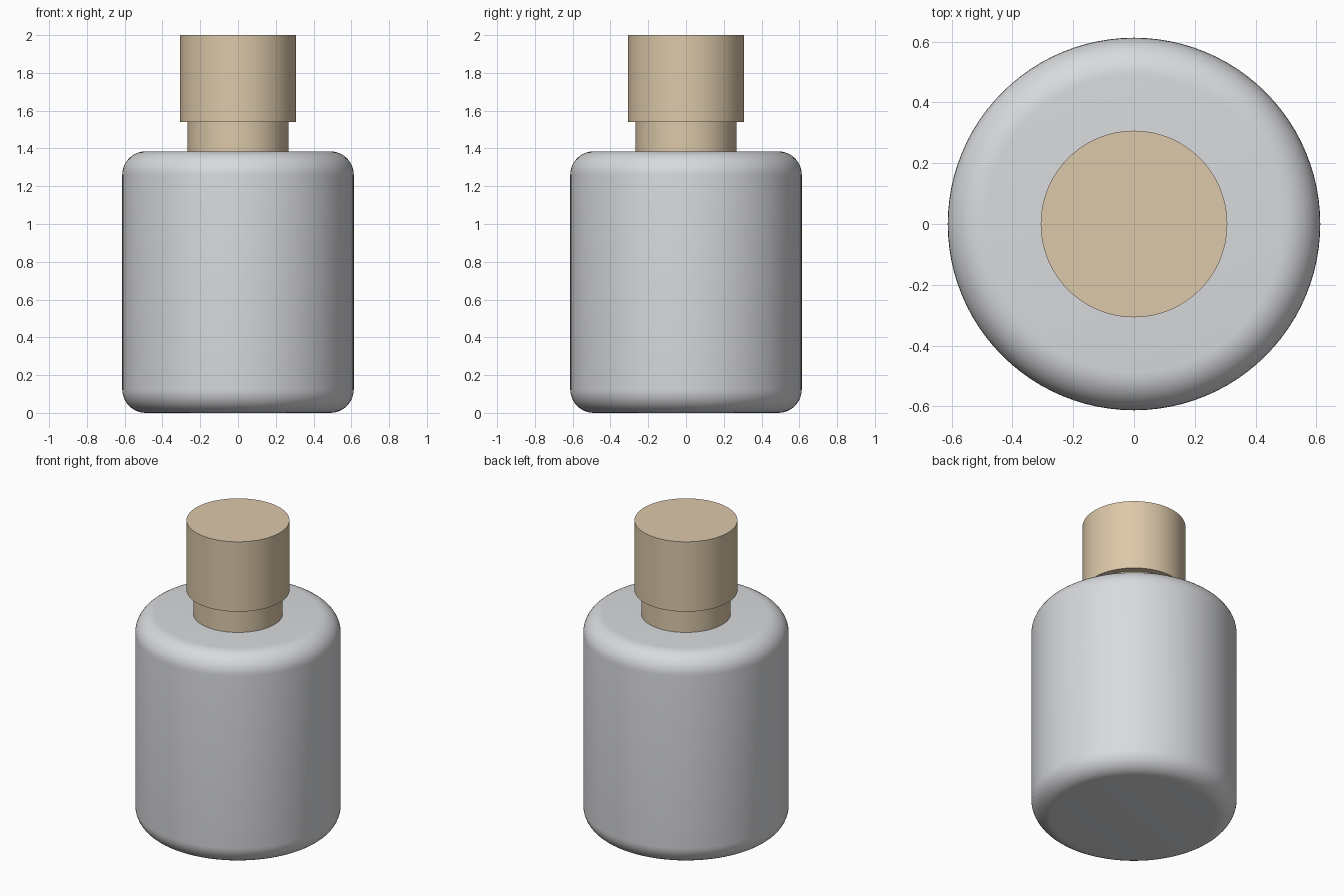
import bpy, bmesh, math

if "Cube" in bpy.data.objects:
    bpy.data.objects.remove(bpy.data.objects["Cube"])

SEGMENTS = 96


def material(name, rgb):
    m = bpy.data.materials.new(name)
    m.diffuse_color = (*rgb, 1)
    m.use_nodes = True
    m.node_tree.nodes["Principled BSDF"].inputs["Base Color"].default_value = m.diffuse_color
    return m


def lathe(name, profile, mat):
    """Spin a (radius, height) profile around the z axis."""
    bm = bmesh.new()
    verts = [bm.verts.new((r, 0, z)) for r, z in profile]
    edges = [bm.edges.new(pair) for pair in zip(verts, verts[1:])]
    bmesh.ops.spin(bm, geom=verts + edges, cent=(0, 0, 0), axis=(0, 0, 1),
                   angle=math.tau, steps=SEGMENTS, use_merge=False)
    bmesh.ops.remove_doubles(bm, verts=bm.verts, dist=1e-5)
    bmesh.ops.recalc_face_normals(bm, faces=bm.faces)
    mesh = bpy.data.meshes.new(name)
    bm.to_mesh(mesh)
    bm.free()
    mesh.materials.append(mat)
    obj = bpy.data.objects.new(name, mesh)
    bpy.context.collection.objects.link(obj)
    bpy.ops.object.select_all(action='DESELECT')
    obj.select_set(True)
    bpy.context.view_layer.objects.active = obj
    bpy.ops.object.shade_smooth_by_angle(angle=math.radians(30))
    return obj


def fillet(r, z, radius, start, steps=10):
    """Quarter-circle arc of profile points around centre (r, z)."""
    angles = [math.radians(start + 90 * i / steps) for i in range(steps + 1)]
    return [(r + radius * math.cos(a), z + radius * math.sin(a)) for a in angles]


grey = material("pale grey", (0.69, 0.70, 0.72))
tan = material("warm tan", (0.72, 0.58, 0.40))

# Bottle body with rounded shoulder and base
R, H, F = 0.613, 1.385, 0.125
lathe("bottle_body",
      [(0, 0)] + fillet(R - F, F, F, -90) + fillet(R - F, H - F, F, 0) + [(0, H)],
      grey)

# Neck collar, then the wider cap on top
lathe("neck", [(0, H), (0.267, H), (0.267, 1.54), (0, 1.54)], tan)
lathe("cap", [(0, 1.54), (0.307, 1.54), (0.307, 2.0), (0, 2.0)], tan)
